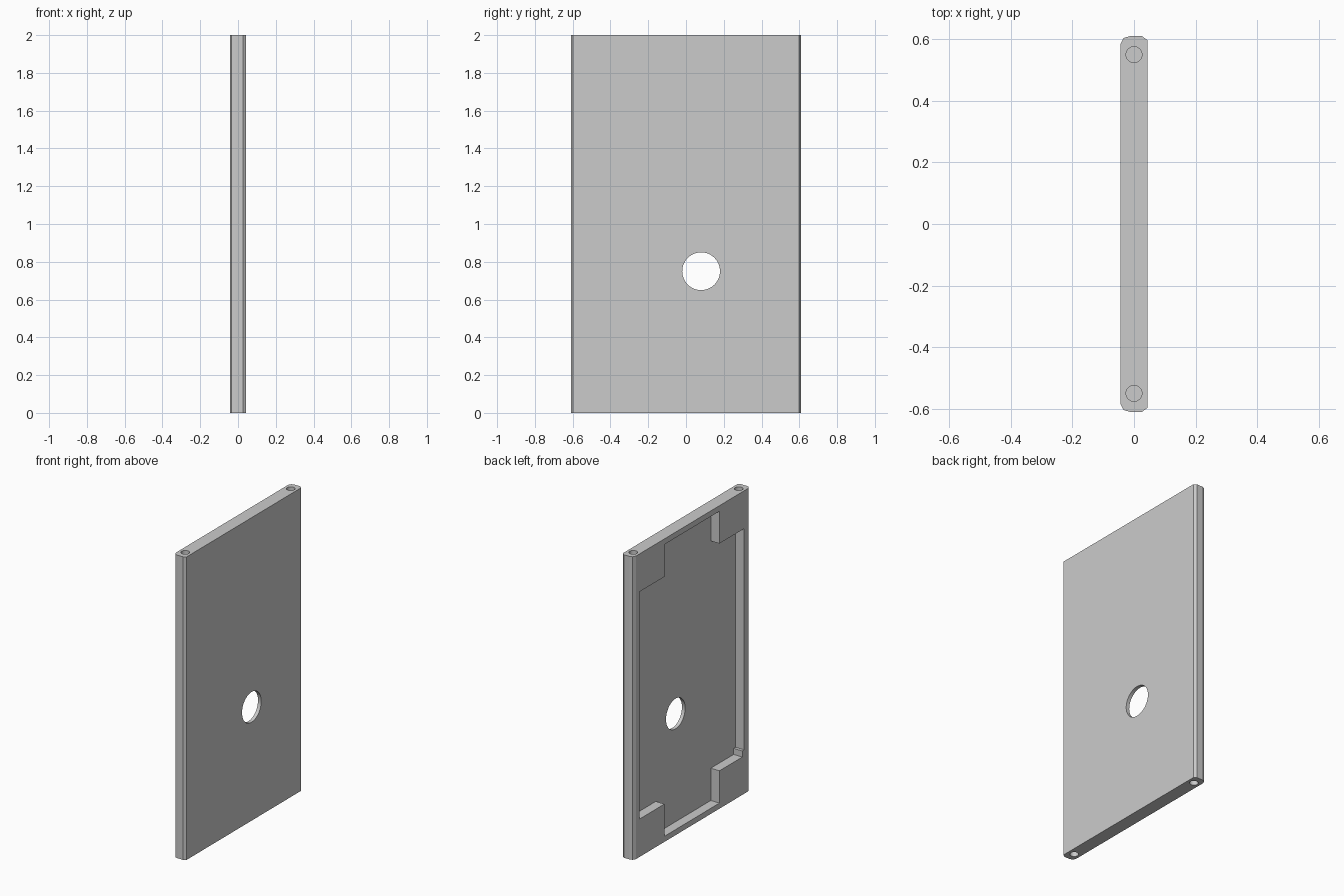
import bpy, bmesh, math
from mathutils import Vector

cube = bpy.data.objects.get("Cube")
if cube:
    bpy.data.objects.remove(cube, do_unlink=True)

grey = bpy.data.materials.new("plain grey")
grey.use_nodes = True
colour = (0.6, 0.6, 0.6, 1)
grey.diffuse_color = colour
grey.node_tree.nodes["Principled BSDF"].inputs["Base Color"].default_value = colour


def prism(name, outline, place, direction):
    """Extrude a flat outline; place maps each 2D point into space."""
    bm = bmesh.new()
    face = bm.faces.new([bm.verts.new(place(a, b)) for a, b in outline])
    result = bmesh.ops.extrude_face_region(bm, geom=[face])
    moved = [g for g in result["geom"] if isinstance(g, bmesh.types.BMVert)]
    bmesh.ops.translate(bm, verts=moved, vec=Vector(direction))
    bmesh.ops.recalc_face_normals(bm, faces=bm.faces)
    mesh = bpy.data.meshes.new(name)
    bm.to_mesh(mesh)
    bm.free()
    mesh.materials.append(grey)
    obj = bpy.data.objects.new(name, mesh)
    bpy.context.collection.objects.link(obj)
    return obj


def circle(cx, cy, r, n=48):
    steps = [math.tau * i / n for i in range(n)]
    return [(cx + r * math.cos(t), cy + r * math.sin(t)) for t in steps]


def cut(target, cutter):
    mod = target.modifiers.new(cutter.name, "BOOLEAN")
    mod.operation = "DIFFERENCE"
    mod.solver = "EXACT"
    mod.object = cutter
    bpy.context.view_layer.objects.active = target
    bpy.ops.object.modifier_apply(modifier=mod.name)
    bpy.data.objects.remove(cutter, do_unlink=True)


# Door panel: chamfered section swept upwards
half = [(-0.0435, 0.585), (-0.034, 0.604), (-0.014, 0.61), (0.026, 0.61), (0.0435, 0.597)]
section = half + [(x, -y) for x, y in reversed(half)]
panel = prism("door_panel", section, lambda x, y: (x, y, 0), (0, 0, 2))

# Recess leaving four corner blocks, a thin rim and one small corner tab
W, B, LOW, STEP, TAB = 0.545, 0.287, 0.037, 0.25, 0.02
HIGH, TOP = 2 - STEP, 2 - LOW
recess = [(-B, LOW), (B, LOW), (B, STEP), (W, STEP), (W, HIGH), (B, HIGH),
          (B, TOP), (-B, TOP), (-B, HIGH), (-W, HIGH),
          (-W, STEP + 2 * TAB), (-W + TAB, STEP + 2 * TAB), (-W + TAB, STEP), (-B, STEP)]
cut(panel, prism("recess_cutter", recess, lambda y, z: (-0.1, y, z), (0.12, 0, 0)))

# Round opening through the panel
cut(panel, prism("opening_cutter", circle(0.08, 0.75, 0.1),
                 lambda y, z: (-0.1, y, z), (0.2, 0, 0)))

# Blind pin holes in the top and bottom edges
for y in (-0.55, 0.55):
    for z in (-0.1, 1.85):
        cut(panel, prism("pin_cutter", circle(0, y, 0.026, 32),
                         lambda a, b, z=z: (a, b, z), (0, 0, 0.25)))

bpy.ops.object.select_all(action="DESELECT")
panel.select_set(True)
bpy.context.view_layer.objects.active = panel
bpy.ops.object.shade_smooth_by_angle(angle=math.radians(15))
